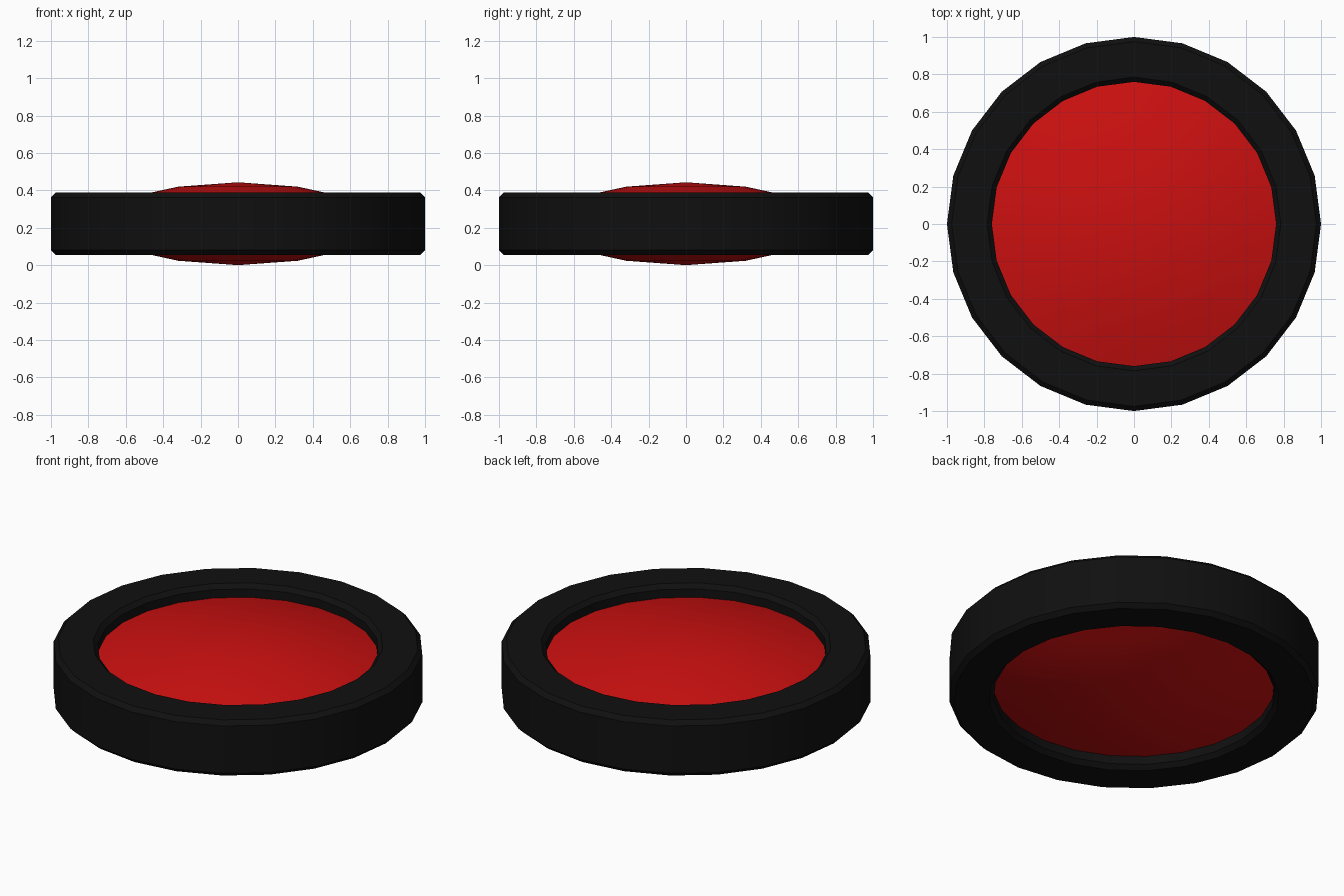
import bpy, math

if "Cube" in bpy.data.objects:
    bpy.data.objects.remove(bpy.data.objects["Cube"])

SIDES = 24
MID = 0.2215


def material(name, rgb):
    m = bpy.data.materials.new(name)
    m.diffuse_color = (*rgb, 1)
    m.use_nodes = True
    m.node_tree.nodes["Principled BSDF"].inputs["Base Color"].default_value = m.diffuse_color
    return m


def lathe(name, profile, mat, closed, angle):
    """Revolve (radius, height) points about z; radius 0 becomes a pole."""
    verts, faces, loops = [], [], []
    for r, z in profile:
        n = 1 if r == 0 else SIDES
        loops.append([len(verts) + i % n for i in range(SIDES)])
        for i in range(n):
            a = 2 * math.pi * i / SIDES
            verts.append((r * math.cos(a), r * math.sin(a), MID + z))
    pairs = list(zip(loops, loops[1:]))
    if closed:
        pairs.append((loops[-1], loops[0]))
    for lo, hi in pairs:
        for i in range(SIDES):
            j = (i + 1) % SIDES
            faces.append(list(dict.fromkeys((lo[i], lo[j], hi[j], hi[i]))))
    mesh = bpy.data.meshes.new(name)
    mesh.from_pydata(verts, [], faces)
    mesh.materials.append(mat)
    obj = bpy.data.objects.new(name, mesh)
    bpy.context.collection.objects.link(obj)
    bpy.ops.object.select_all(action='DESELECT')
    obj.select_set(True)
    bpy.context.view_layer.objects.active = obj
    bpy.ops.object.shade_smooth_by_angle(angle=math.radians(angle))
    return obj


black = material("black", (0.005, 0.005, 0.005))
red = material("red", (0.6, 0.005, 0.005))

# Outer ring with chamfered edges
h, c = 0.166, 0.025
lathe("outer_ring", [(0.76, -h + c), (0.76 + c, -h), (1 - c, -h), (1, -h + c),
                     (1, h - c), (1 - c, h), (0.76 + c, h), (0.76, h - c)],
      black, True, 30)

# Domed disc, bulging both ways
dome = [(0, 0.2215), (0.32, 0.198), (0.6, 0.137), (0.77, 0.088)]
lathe("domed_disc", [(r, -z) for r, z in dome] + dome[::-1], red, False, 30)
